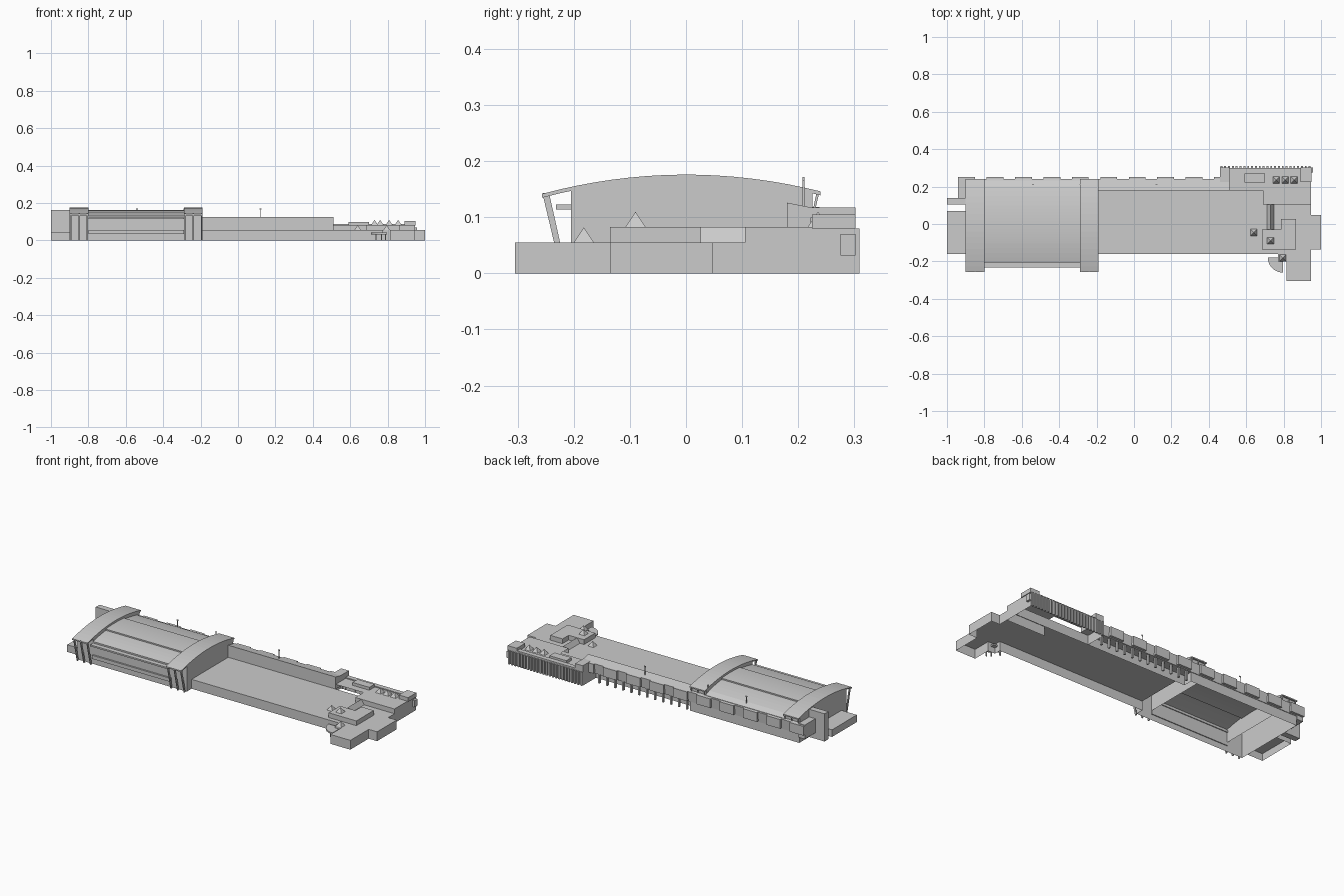
import bpy, bmesh, math

if "Cube" in bpy.data.objects:
    bpy.data.objects.remove(bpy.data.objects["Cube"])

mat = bpy.data.materials.new("light_grey")
mat.diffuse_color = (0.6, 0.6, 0.6, 1)
mat.use_nodes = True
mat.node_tree.nodes["Principled BSDF"].inputs["Base Color"].default_value = mat.diffuse_color


def finish(name, bm):
    me = bpy.data.meshes.new(name)
    bm.to_mesh(me)
    bm.free()
    me.materials.append(mat)
    ob = bpy.data.objects.new(name, me)
    bpy.context.collection.objects.link(ob)
    return ob


def add_prism(bm, pts, a, b, axis='z', low=True, high=True, skip=()):
    """Extrude a counter-clockwise outline along z (x, y points) or x (y, z points)."""
    def put(p, t):
        return bm.verts.new((p[0], p[1], t) if axis == 'z' else (t, p[0], p[1]))
    lo = [put(p, a) for p in pts]
    hi = [put(p, b) for p in pts]
    n = len(pts)
    for i in range(n):
        if i not in skip:
            j = (i + 1) % n
            bm.faces.new((lo[i], lo[j], hi[j], hi[i]))
    if low:
        bm.faces.new(lo[::-1])
    if high:
        bm.faces.new(hi)


def prism(name, pts, a, b, axis='z', **kw):
    bm = bmesh.new()
    add_prism(bm, pts, a, b, axis, **kw)
    return finish(name, bm)


def rect(x0, x1, y0, y1):
    return [(x0, y0), (x1, y0), (x1, y1), (x0, y1)]


def boxes(name, items, bottom=True):
    """One object from several boxes (x0, x1, y0, y1, z0, z1)."""
    bm = bmesh.new()
    for x0, x1, y0, y1, z0, z1 in items:
        add_prism(bm, rect(x0, x1, y0, y1), z0, z1, low=bottom)
    return finish(name, bm)


def arc(y0, y1, top, k=0.52, n=16):
    """Shallow roof curve from y0 to y1."""
    return [(y0 + (y1 - y0) * i / n, top - k * (y0 + (y1 - y0) * i / n) ** 2)
            for i in range(n + 1)]


# ground storey: hollow walls all round, flat roof east of the hall
outline = [(-.9, -.205), (-.19, -.205), (-.19, -.16), (.77, -.16), (.77, -.2), (.815, -.2),
           (.815, -.305), (.945, -.305), (.945, -.135), (1, -.135), (1, .047), (.945, .047),
           (.945, .18), (-.19, .18), (-.19, .232), (-.9, .232)]
prism("ground_storey_walls", outline, 0, .055, low=False, high=False)
bm = bmesh.new()
bm.faces.new([bm.verts.new((x, y, .055)) for x, y in [(-.19, -.16)] + outline[3:14]])
finish("flat_roof", bm)

# vaulted hall: two tall end bays and a lower middle with a raised centre strip
for name, x0, x1 in (("west", -.9, -.8), ("east", -.29, -.19)):
    prism(name + "_bay", [(-.205, .055), (.225, .055)] + arc(.225, -.205, .172),
          x0, x1, 'x', skip=(0,))
    prism(name + "_arch_roof", arc(-.257, .24, .169) + arc(.24, -.257, .176), x0, x1, 'x')
prism("hall_middle", [(-.205, .055), (.232, .055), (.232, .118)] + arc(.2, -.205, .157, .6),
      -.8, -.29, 'x', low=False, high=False, skip=(0,))
prism("hall_ridge_strip", arc(-.087, .082, .15) + arc(.082, -.087, .164), -.8, -.29, 'x')
boxes("hall_front_canopy", [(-.8, -.29, -.232, -.2, .114, .123),
                            (-.8, -.29, -.215, -.2, .034, .055)])

# slanted props under the front overhang, short ones at the back
bm = bmesh.new()
for start in (-.895, -.285):
    for i in range(3):
        x = start + i * .043
        add_prism(bm, [(-.222, 0), (-.212, 0), (-.244, .143), (-.256, .143)], x, x + .006, 'x')
        add_prism(bm, [(.226, .112), (.23, .112), (.238, .146), (.233, .146)], x, x + .005, 'x')
finish("slanted_props", bm)

# west end: low block and tall slab
boxes("west_low_block", [(-1, -.9, -.16, .07, 0, .042)], bottom=False)
boxes("west_tall_slab", [(-1, -.9, .105, .14, 0, .163)])

# rear gallery with sloping roof, projecting bays and posts below
prism("rear_gallery", [(.18, .055), (.235, .055), (.24, .114), (.18, .126)], -.19, .51, 'x')
prism("rear_gallery_hall", [(.18, .055), (.235, .055), (.24, .114), (.18, .126)], -.9, -.19, 'x',
      low=False, high=False)
boxes("gallery_west_end", [(-.94, -.9, .14, .238, .035, .118)])
bays = []
for i in range(10):
    x = -.94 + i * .152
    bays.append((x, min(x + .09, .46), .232, .25, .06, .114))
boxes("gallery_bays", bays)
boxes("gallery_posts", [(-.17 + i * .052, -.16 + i * .052, .218, .23, 0, .056)
                        for i in range(12)])

# rear east building: stepped terrace, end towers, parapet and ribs
prism("rear_building", [(.46, .18), (.69, .18), (.69, .105), (.945, .105), (.945, .3), (.46, .3)],
      0, .083, low=False, skip=(0, 1))
boxes("rear_building_towers", [(.46, .51, .18, .302, .08, .117), (.89, .95, .225, .302, .08, .105),
                               (.59, .70, .222, .27, .08, .1)])
boxes("rear_parapet", [(.51, .89, .272, .3, .08, .089)])
boxes("rear_ribs", [(.462 + i * .0205, .472 + i * .0205, .298, .309, 0, .08) for i in range(24)])
boxes("east_wall_box", [(.94, .958, .275, .302, .032, .07)])

# raised east block on the flat roof
prism("raised_east_block", [(.685, -.135), (.865, -.135), (.865, .027), (.785, .027),
                            (.785, -.03), (.685, -.03)], .055, .083, low=False)

# ridge skylight linking the raised block and the rear building
bm = bmesh.new()
ends = [[bm.verts.new(p) for p in ((.712, y, .055), (.748, y, .055), (.73, y, .083))]
        for y in (-.03, .105)]
for i, j in ((1, 2), (2, 0)):
    bm.faces.new((ends[0][i], ends[1][i], ends[1][j], ends[0][j]))
finish("ridge_skylight", bm)

# pyramid skylights
bm = bmesh.new()
for x, y, z in ((.64, -.045, .055), (.73, -.09, .083), (.795, -.182, .055),
                (.76, .235, .083), (.808, .235, .083), (.856, .235, .083)):
    base = [bm.verts.new((px, py, z)) for px, py in rect(x - .018, x + .018, y - .018, y + .018)]
    tip = bm.verts.new((x, y, z + .027))
    for i in range(4):
        bm.faces.new((base[i], base[(i + 1) % 4], tip))
finish("pyramid_skylights", bm)

# quarter-round entrance canopy on thin columns
fan = [(.797, -.178)] + [(.797 + .082 * math.cos(a), -.178 + .082 * math.sin(a))
                         for a in (math.pi * (1 + i / 20) for i in range(11))]
prism("entrance_canopy", fan, .033, .042)
boxes("canopy_columns", [(x, x + .006, y, y + .006, 0, .034)
                         for x, y in ((.765, -.235), (.785, -.25), (.735, -.2))])

# roof masts
boxes("roof_masts", [(x - .0015, x + .0015, .208, .211, .115, .172) for x in (-.54, -.29, .12)]
      + [(x - .005, x + .005, .208, .211, .165, .172) for x in (-.54, .12)])
